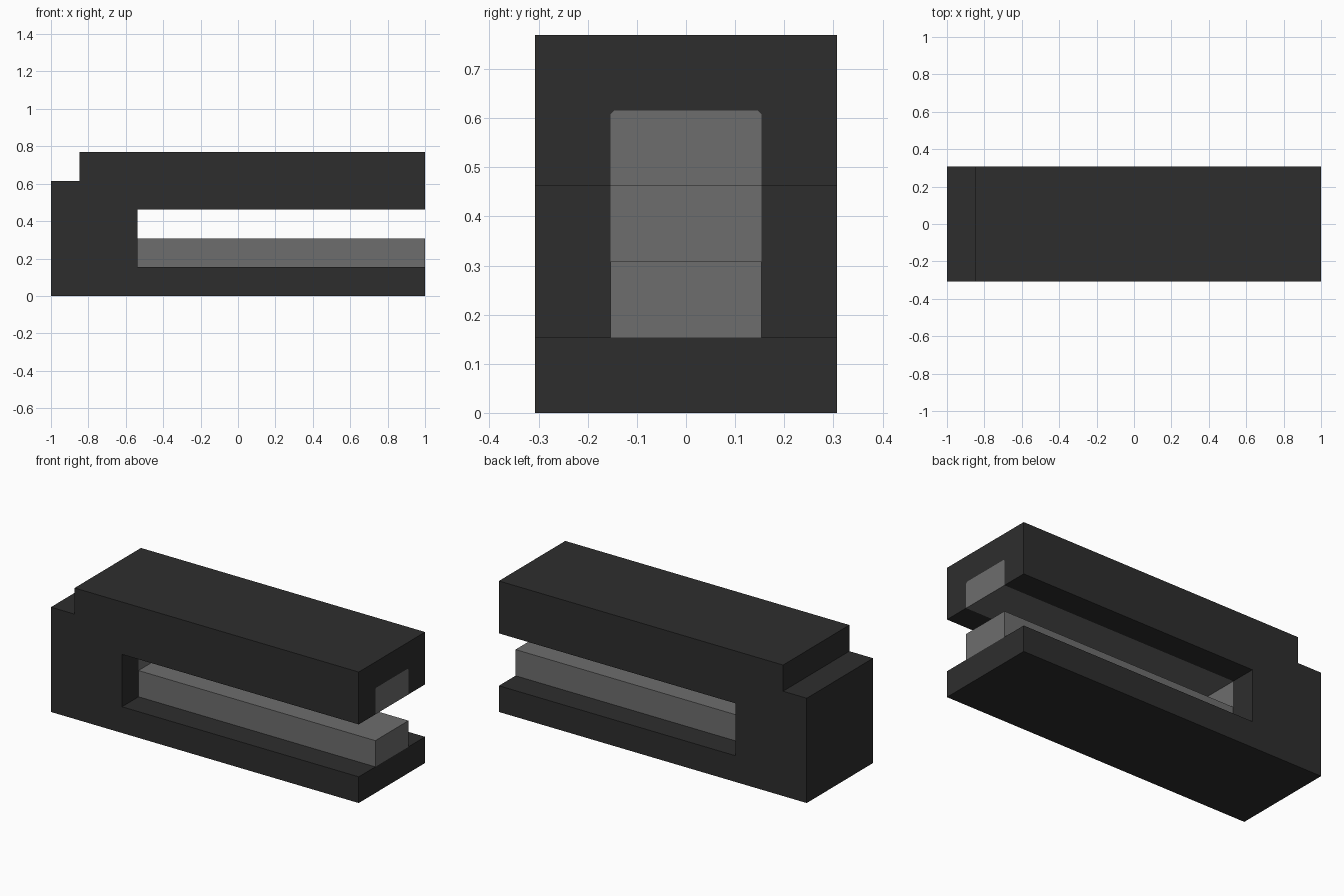
import bpy, bmesh
from mathutils import Vector

if "Cube" in bpy.data.objects:
    bpy.data.objects.remove(bpy.data.objects["Cube"])

U = 2 / 13          # grid module of the model
W, C = 2 * U, U     # half depth of body, half depth of core


def material(name, v):
    m = bpy.data.materials.new(name)
    m.diffuse_color = (v, v, v, 1)
    m.use_nodes = True
    m.node_tree.nodes["Principled BSDF"].inputs["Base Color"].default_value = m.diffuse_color
    return m


dark = material("dark grey", 0.027)
light = material("mid grey", 0.155)


def extrude_profile(name, pts, half, mats):
    """Extrude an x-z outline along y, centred on y = 0."""
    bm = bmesh.new()
    face = bm.faces.new([bm.verts.new((x, -half, z)) for x, z in pts])
    ext = bmesh.ops.extrude_face_region(bm, geom=[face])
    verts = [g for g in ext["geom"] if isinstance(g, bmesh.types.BMVert)]
    bmesh.ops.translate(bm, verts=verts, vec=(0, 2 * half, 0))
    bmesh.ops.recalc_face_normals(bm, faces=bm.faces)
    me = bpy.data.meshes.new(name)
    ob = bpy.data.objects.new(name, me)
    bpy.context.collection.objects.link(ob)
    for m in mats:
        me.materials.append(m)
    bm.to_mesh(me)
    bm.free()
    return ob


# Body: stepped block with an open slot
x0, slot = -1, -1 + 3 * U
outline = [(x0, 0), (1, 0), (1, U), (slot, U), (slot, 3 * U), (1, 3 * U),
           (1, 5 * U), (x0 + U, 5 * U), (x0 + U, 4 * U), (x0, 4 * U)]
body = extrude_profile("slotted_body", outline, W, [dark, light])

# Exposed inner core: cut its outline into the end faces and slot ceiling
bm = bmesh.new()
bm.from_mesh(body.data)


def core_faces():
    out = []
    for f in bm.faces:
        z = f.calc_center_median().z
        if (f.normal.x > 0.9 and z > U) or (f.normal.z < -0.9 and z > U):
            out.append(f)
    return out


ch = 0.008          # small corner chamfer of the core
cuts = [((0, C, 0), (0, 1, 0)), ((0, -C, 0), (0, -1, 0)),
        ((0, 0, 4 * U), (0, 0, 1)),
        ((0, C - ch, 4 * U), (0, 1, 1)), ((0, -C + ch, 4 * U), (0, -1, 1))]
for co, no in cuts:
    faces = core_faces()
    edges = {e for f in faces for e in f.edges}
    verts = {v for f in faces for v in f.verts}
    bmesh.ops.bisect_plane(bm, geom=faces + list(edges) + list(verts),
                           plane_co=co, plane_no=Vector(no).normalized())
    bm.normal_update()
for f in core_faces():
    c = f.calc_center_median()
    if all((c - Vector(co)).dot(Vector(no)) < 1e-5 for co, no in cuts):
        f.material_index = 1
bm.to_mesh(body.data)
bm.free()

# Core bar lying on the slot floor
extrude_profile("core_bar", [(slot, U), (1, U), (1, 2 * U), (slot, 2 * U)], C, [light])
